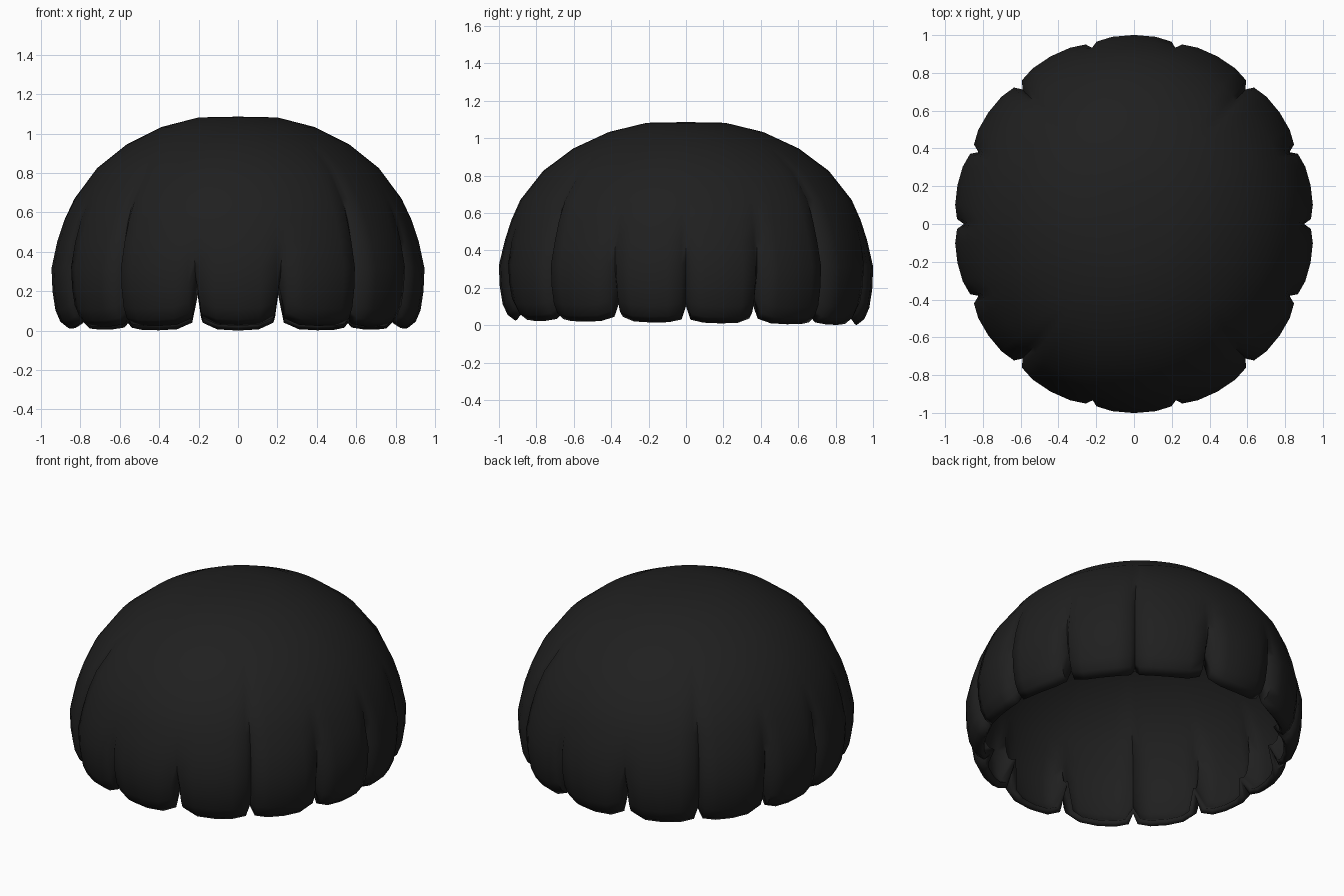
import bpy, bmesh, math

if "Cube" in bpy.data.objects:
    bpy.data.objects.remove(bpy.data.objects["Cube"])

LOBES = 14
# Dome profile from the rim upwards: (radius, height)
PROFILE = [(0.87, 0.0), (0.91, 0.03), (0.935, 0.09), (0.95, 0.19), (0.955, 0.31),
           (0.925, 0.45), (0.885, 0.56), (0.83, 0.67), (0.715, 0.825), (0.565, 0.945),
           (0.39, 1.033), (0.2, 1.082)]
# Across one lobe: (position, groove strength, rim lift)
COLUMNS = [(-1, 1, 1), (-0.87, 0.32, 0.2), (-0.5, 0.06, 0.03),
           (0, 0, 0), (0.5, 0.06, 0.03), (0.87, 0.32, 0.2)]
# Grooves from the sides round to the middle: (depth, height it fades at, split)
GROOVES = [(0.055, 0.65, 0.09), (0.055, 0.65, 0.14), (0.055, 0.95, 0.06), (0.04, 0.5, 0.2)]


def fade(z, low, high):
    t = min(max((z - low) / (high - low), 0), 1)
    return 1 - t * t * (3 - 2 * t)


# Scalloped dome of hair, built ring by ring
bm = bmesh.new()
rings = []
for radius, height in PROFILE:
    ring = []
    stretch = 1.048 + 0.02 * fade(abs(height - 0.8), 0.1, 0.35)
    for lobe in range(LOBES):
        for u, groove, lift in COLUMNS:
            angle = (lobe + 0.5 + u / 2) * math.tau / LOBES
            # front and back lobes are a little wider than the side ones
            angle -= 0.043 * math.sin(2 * angle)
            k = (lobe + (u > 0)) % 7
            depth, end, split = GROOVES[min(k, 7 - k)]
            # lobes hang slightly lower towards the back
            drop = 0.015 - 0.012 * math.sin(angle)
            r = radius - depth * groove * fade(height, 0.3, end)
            z = height + (split * lift + drop) * (1 - min(height / 0.45, 1))
            ring.append(bm.verts.new((r * math.cos(angle),
                                      r * math.sin(angle) * stretch, z)))
    rings.append(ring)
count = len(rings[0])
for low, high in zip(rings, rings[1:]):
    for i in range(count):
        j = (i + 1) % count
        bm.faces.new((low[i], low[j], high[j], high[i]))

# Crown
top = bm.verts.new((0, 0, 1.086))
for i in range(count):
    bm.faces.new((rings[-1][i], rings[-1][(i + 1) % count], top))

# Stand the lowest point on the ground
lowest = min(v.co.z for v in bm.verts)
for v in rings[0]:
    v.co.z -= lowest

mesh = bpy.data.meshes.new("hair_dome")
bm.to_mesh(mesh)
bm.free()
hair = bpy.data.objects.new("hair_dome", mesh)
bpy.context.collection.objects.link(hair)

black = bpy.data.materials.new("soft black")
black.diffuse_color = (0.014, 0.014, 0.014, 1)
black.use_nodes = True
black.node_tree.nodes["Principled BSDF"].inputs["Base Color"].default_value = black.diffuse_color
mesh.materials.append(black)

bpy.context.view_layer.objects.active = hair
hair.select_set(True)
bpy.ops.object.shade_smooth_by_angle(angle=math.radians(60))

# Thin shell, hollow underneath
shell = hair.modifiers.new("shell", "SOLIDIFY")
shell.thickness = 0.035
shell.offset = -1
